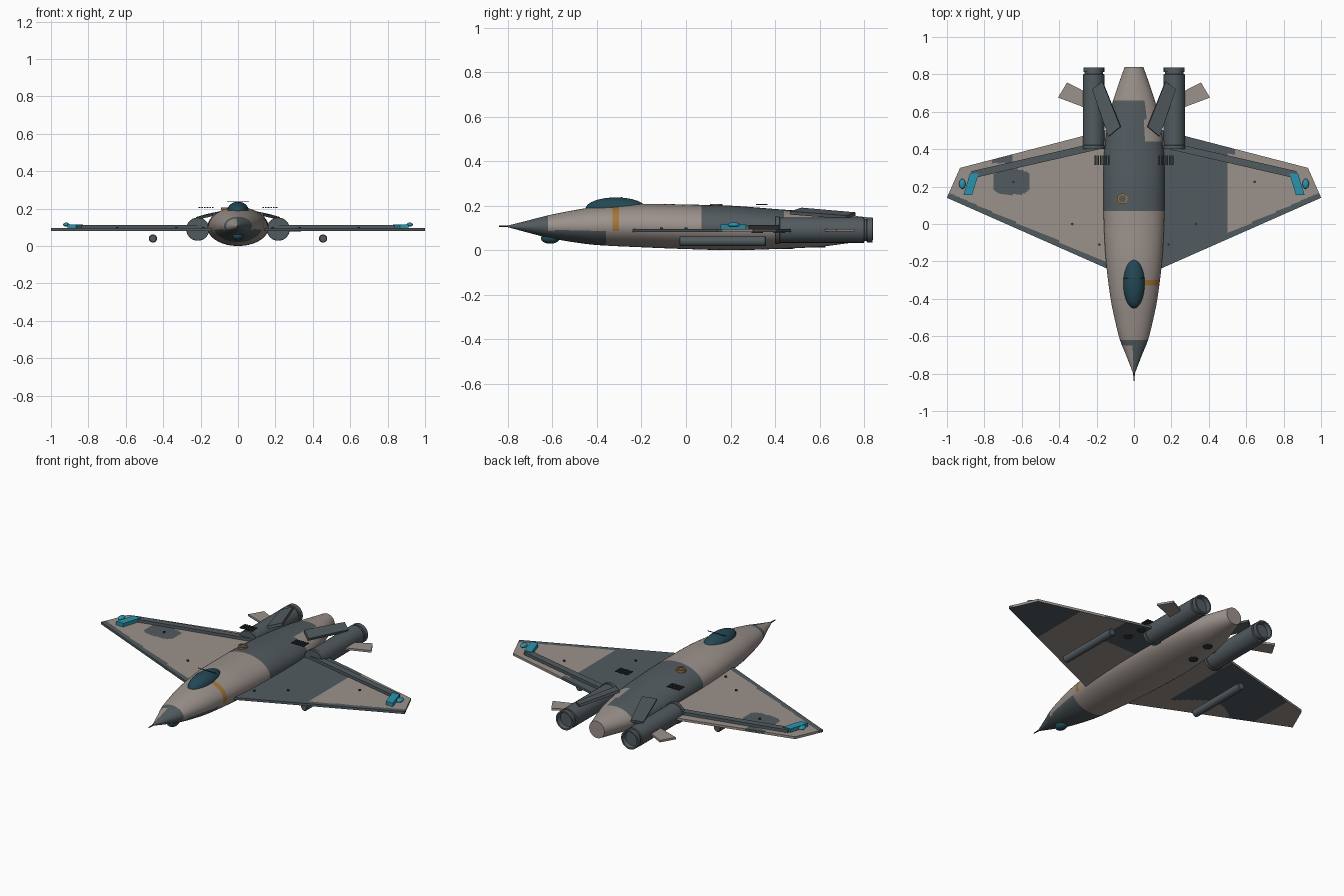
import bpy, bmesh, math
from mathutils import Vector, Matrix

if "Cube" in bpy.data.objects:
    bpy.data.objects.remove(bpy.data.objects["Cube"])


def material(name, r, g, b):
    m = bpy.data.materials.new(name)
    m.diffuse_color = (r, g, b, 1)
    m.use_nodes = True
    m.node_tree.nodes["Principled BSDF"].inputs["Base Color"].default_value = m.diffuse_color
    return m


BEIGE = material("warm_grey", .33, .285, .26)
DARK = material("slate_grey", .085, .105, .115)
ORANGE = material("ochre", .36, .18, .04)
GLASS = material("dark_teal", .017, .065, .09)
TEAL = material("bright_teal", .023, .30, .42)
BLACK = material("charcoal", .03, .034, .038)


def finish(name, bm, mats, smooth=False, rule=None):
    bmesh.ops.recalc_face_normals(bm, faces=bm.faces[:])
    bm.normal_update()
    if rule:
        for f in bm.faces:
            f.material_index = rule(f.calc_center_median(), f.normal)
    me = bpy.data.meshes.new(name)
    bm.to_mesh(me)
    bm.free()
    for m in mats:
        me.materials.append(m)
    ob = bpy.data.objects.new(name, me)
    bpy.context.collection.objects.link(ob)
    if smooth:
        bpy.ops.object.select_all(action='DESELECT')
        ob.select_set(True)
        bpy.context.view_layer.objects.active = ob
        bpy.ops.object.shade_smooth_by_angle(angle=math.radians(35))
    return ob


def slab(name, pts, offset, mat):
    """Flat polygon given thickness along offset."""
    bm = bmesh.new()
    f = bm.faces.new([bm.verts.new(p) for p in pts])
    r = bmesh.ops.extrude_face_region(bm, geom=[f], use_keep_orig=True)
    vs = [g for g in r["geom"] if isinstance(g, bmesh.types.BMVert)]
    bmesh.ops.translate(bm, verts=vs, vec=Vector(offset))
    return finish(name, bm, [mat])


def loft(name, rings, mats, rule=None):
    """Skin closed rings of points, with capped ends."""
    bm = bmesh.new()
    rows = [[bm.verts.new(p) for p in ring] for ring in rings]
    n = len(rows[0])
    for a, b in zip(rows, rows[1:]):
        for i in range(n):
            bm.faces.new((a[i], a[(i + 1) % n], b[(i + 1) % n], b[i]))
    bm.faces.new(rows[0])
    bm.faces.new(rows[-1])
    return finish(name, bm, mats, True, rule)


def ring(x, y, z, rx, rz, n=28):
    return [(x + rx * math.cos(2 * math.pi * i / n), y, z + rz * math.sin(2 * math.pi * i / n))
            for i in range(n)]


def lathe(name, x, z, profile, mat, n=28):
    return loft(name, [ring(x, y, z, r, r, n) for y, r in profile], [mat])


def ellipsoid(name, loc, size, mat):
    bm = bmesh.new()
    bmesh.ops.create_uvsphere(bm, u_segments=28, v_segments=16, radius=1,
                              matrix=Matrix.Translation(loc) @ Matrix.Diagonal((*size, 1)))
    return finish(name, bm, [mat], True)


def disc(name, loc, r, h, mat):
    bm = bmesh.new()
    bmesh.ops.create_cone(bm, cap_ends=True, segments=20, radius1=r, radius2=r, depth=h,
                          matrix=Matrix.Translation(loc))
    return finish(name, bm, [mat])


# Fuselage: stations of y, half width, bottom, top
ST = [(-.80, .004, .103, .111), (-.70, .043, .076, .136), (-.617, .076, .055, .157),
      (-.5, .105, .035, .180), (-.4, .125, .023, .195), (-.2, .150, .013, .208),
      (0, .161, .005, .205), (.2, .164, 0, .200), (.4, .158, .005, .185),
      (.6, .128, .015, .170), (.72, .092, .030, .158), (.84, .050, .045, .145)]


def station(y):
    """Smooth interpolation between stations with finite-difference slopes."""
    k = max(i for i in range(len(ST) - 1) if ST[i][0] <= y + 1e-9)
    a, b = ST[k], ST[k + 1]
    p, q = ST[max(k - 1, 0)], ST[min(k + 2, len(ST) - 1)]
    h = b[0] - a[0]
    t = (y - a[0]) / h
    out = []
    for j in (1, 2, 3):
        ma = (b[j] - p[j]) / (b[0] - p[0]) * h
        mb = (q[j] - a[j]) / (q[0] - a[0]) * h
        out.append((2*t**3 - 3*t*t + 1) * a[j] + (t**3 - 2*t*t + t) * ma
                   + (3*t*t - 2*t**3) * b[j] + (t**3 - t*t) * mb)
    return out


def fuselage_colour(c, n):
    x, y, z = c
    if x > .05 and -.326 < y < -.296 and z > .085:
        return 2
    if y < -.62:
        return 0 if x < -.005 and y < -.65 and z > .09 else 1
    if y < -.36 and z < .088:
        return 1
    if .07 < y < .66 and z > .085:
        return 0 if x > .06 and y > .44 else 1
    return 0


rings = []
for i in range(165):
    y = -.80 + i * .01
    w, lo, hi = station(min(y, .84))
    rings.append(ring(0, y, (lo + hi) / 2, w, (hi - lo) / 2, 48))
loft("fuselage", rings, [BEIGE, DARK, ORANGE], fuselage_colour)
lathe("nose_probe", 0, .107, [(-.84, .003), (-.78, .005)], BLACK, 10)
ellipsoid("canopy", (0, -.315, .185), (.058, .137, .052), GLASS)
slab("canopy_bar", [(-.06, -.292, .235), (.06, -.292, .235), (.06, -.288, .235), (-.06, -.288, .235)],
     (0, 0, .003), BLACK)
ellipsoid("chin_sensor", (0, -.61, .053), (.03, .042, .024), GLASS)

# Round filler cap on the spine
bm = bmesh.new()
prof = [(.019, .192), (.019, .207), (.028, .207), (.028, .192)]
cols = [[bm.verts.new((-.062 + r * math.cos(t * math.pi / 12), .135 + r * math.sin(t * math.pi / 12), z))
         for r, z in prof] for t in range(24)]
for t in range(24):
    for j in range(4):
        a, b = cols[t], cols[(t + 1) % 24]
        bm.faces.new((a[j], b[j], b[(j + 1) % 4], a[(j + 1) % 4]))
finish("filler_ring", bm, [ORANGE])
disc("filler_cap", (-.062, .135, .197), .0195, .012, DARK)


def lead(x):
    return -.24 + (x - .14) * .38 / .86


def trail(x):
    return .51 - (x - .12) * .21 / .81 if x < .93 else .30 - (x - .93) * .158 / .07


def wing_colour(c, n):
    x, y, z = c
    if n.z < -.5:      # underside camouflage
        if x > 0:
            return int(x > .68 or (x < .42 and y > .2))
        return int(-.8 < x < -.3 and y > -.02 + .1 * math.sin(9 * x))
    if y - lead(abs(x)) < .032:
        return 1
    if x > 0:
        return int(x < .5 or (x < .535 and y > .375))
    patch = abs((x + .655) / .1) ** 3 + abs((y - .225) / .068) ** 3 < 1
    return int(patch or (-.76 < x < -.65 and y > .325))


for s, side in ((1, "right"), (-1, "left")):
    # Wing grid, thickened and coloured by rule
    bm = bmesh.new()
    xs = [.05 + .01 * i for i in range(96)]
    xs[-1] = .9999
    grid = [[bm.verts.new((s * x, lead(x) + (trail(x) - lead(x)) * j / 44, .081)) for j in range(45)]
            for x in xs]
    for a, b in zip(grid, grid[1:]):
        for j in range(44):
            bm.faces.new((a[j], a[j + 1], b[j + 1], b[j]))
    r = bmesh.ops.extrude_face_region(bm, geom=bm.faces[:], use_keep_orig=True)
    bmesh.ops.translate(bm, vec=(0, 0, .014),
                        verts=[g for g in r["geom"] if isinstance(g, bmesh.types.BMVert)])
    finish(side + "_wing", bm, [BEIGE, DARK], rule=wing_colour)

    def plate(name, pts, z0, z1, mat):
        slab(side + name, [(s * x, y, z0) for x, y in pts], (0, 0, z1 - z0), mat)

    plate("_flap", [(.15, .408), (.86, .245), (.87, .282), (.15, .447)], .094, .112, DARK)
    plate("_wingtip_fence", [(.912, .155), (.866, .155), (.83, .27), (.877, .27)], .094, .116, TEAL)
    ellipsoid(side + "_wingtip_light", (s * .918, .215, .114), (.017, .027, .011), TEAL)
    plate("_tailplane", [(.2, .60), (.27, .625), (.406, .676), (.358, .757), (.267, .71), (.2, .69)],
          .083, .095, BEIGE)

    # Engine with front flange and nozzle
    lathe(side + "_engine", s * .215, .09,
          [(.40, .060), (.402, .062), (.42, .062), (.422, .057), (.80, .057), (.802, .050), (.812, .050),
           (.814, .056), (.838, .056), (.838, .047), (.815, .042)], DARK)

    # Folded tail fin resting between spine and engine
    slab(side + "_fin", [(s * .134, .468, .160), (s * .07, .52, .176), (s * .166, .762, .155),
                         (s * .22, .72, .140)], (s * .004, 0, .015), DARK)

    # Underwing pod
    lathe(side + "_pod", s * .455, .04,
          [(-.03, .018), (-.026, .022), (.356, .022), (.36, .018)], DARK, 20)

    # Vent slats
    for i in range(6):
        x = .13 + i * .0143
        plate("_vent_slat", [(x, .315), (x + .009, .315), (x + .009, .367), (x, .367)], .202, .208, BLACK)

    # Wing fasteners
    for x, y in ((.645, .225), (.33, 0), (.185, -.11)):
        disc(side + "_fastener", (s * x, y, .097), .007, .008, BLACK)

# Belly access covers
for x, y, z in ((-.035, .455, .009), (-.015, .60, .016), (.31, .32, .081), (.30, .42, .081)):
    disc("belly_cover", (x, y, z), .026, .006, BLACK)
